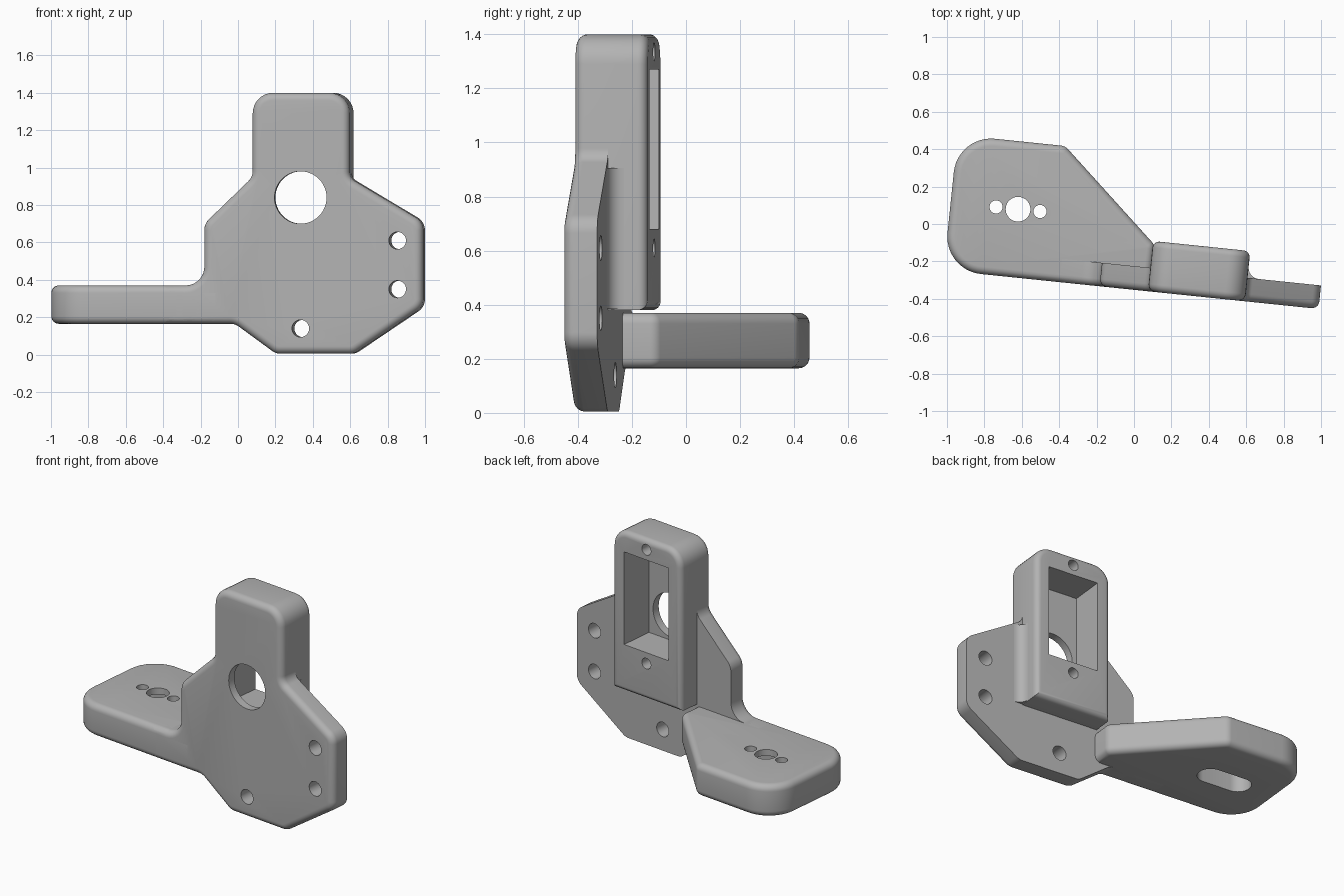
import bpy, bmesh, math
from mathutils import Matrix, Vector

cube = bpy.data.objects.get("Cube")
if cube:
    bpy.data.objects.remove(cube, do_unlink=True)

grey = bpy.data.materials.new("light grey")
grey.use_nodes = True
grey.diffuse_color = (0.45, 0.45, 0.45, 1)
grey.node_tree.nodes["Principled BSDF"].inputs["Base Color"].default_value = grey.diffuse_color

# The whole bracket is turned slightly about the vertical axis
PLACE = Matrix.Translation((0, -0.352, 0)) @ Matrix.Rotation(math.radians(-5.9), 4, 'Z')
THICK, DEPTH, ROUND = 0.126, 0.27, 0.04


def rounded(corners, steps=8):
    """Outline from (a, b, radius) corners, each replaced by an arc."""
    out = []
    for i, (a, b, r) in enumerate(corners):
        p = Vector((a, b))
        d0 = (Vector(corners[i - 1][:2]) - p).normalized()
        d1 = (Vector(corners[(i + 1) % len(corners)][:2]) - p).normalized()
        if r == 0:
            out.append(p)
            continue
        half = d0.angle(d1) / 2
        centre = p + (d0 + d1).normalized() * (r / math.sin(half))
        start = p + d0 * (r / math.tan(half)) - centre
        end = p + d1 * (r / math.tan(half)) - centre
        sweep = start.angle_signed(end)
        for k in range(steps + 1):
            t = -sweep * k / steps
            c, s = math.cos(t), math.sin(t)
            out.append(centre + Vector((c * start.x - s * start.y, s * start.x + c * start.y)))
    return out


def circle(a, b, r, n=48):
    return [Vector((a + r * math.cos(math.tau * k / n), b + r * math.sin(math.tau * k / n)))
            for k in range(n)]


def prism(name, outline, lo, hi, axis, round_lo=0, round_hi=0):
    """Extrude an outline along depth ('Y') or height ('Z'), rounding the rims."""
    def spot(p, h):
        return (p.x, h, p.y) if axis == 'Y' else (p.x, p.y, h)
    bm = bmesh.new()
    a = [bm.verts.new(spot(p, lo)) for p in outline]
    b = [bm.verts.new(spot(p, hi)) for p in outline]
    caps = [bm.faces.new(a), bm.faces.new(b)]
    for i in range(len(a)):
        bm.faces.new((a[i - 1], a[i], b[i], b[i - 1]))
    bmesh.ops.recalc_face_normals(bm, faces=bm.faces)
    rims = [(caps[0], round_lo), (caps[1], round_hi)]
    for size in {r for _, r in rims if r}:
        edges = [e for f, r in rims if r == size for e in f.edges]
        bmesh.ops.bevel(bm, geom=edges, offset=size, segments=6, profile=0.5,
                        affect='EDGES', clamp_overlap=False)
    me = bpy.data.meshes.new(name)
    bm.to_mesh(me)
    bm.free()
    me.materials.append(grey)
    ob = bpy.data.objects.new(name, me)
    bpy.context.collection.objects.link(ob)
    ob.matrix_world = PLACE
    return ob


def activate(ob):
    bpy.ops.object.select_all(action='DESELECT')
    ob.select_set(True)
    bpy.context.view_layer.objects.active = ob


def cut(ob, cutters):
    activate(ob)
    for c in cutters:
        m = ob.modifiers.new("cut", 'BOOLEAN')
        m.operation, m.solver, m.object = 'DIFFERENCE', 'EXACT', c
        bpy.ops.object.modifier_apply(modifier=m.name)


# Front plate with neck and a stub running into the arm
plate = prism("front_plate", rounded([
    (-0.40, 0.165, 0), (-0.02, 0.165, 0.08), (0.20, 0.005, 0.08), (0.62, 0.005, 0.08),
    (0.992, 0.255, 0.08), (0.992, 0.71, 0.08), (0.597, 0.945, 0.06), (0.597, 1.4, 0.11),
    (0.075, 1.4, 0.11), (0.075, 0.95, 0.08), (-0.185, 0.70, 0.08), (-0.185, 0.37, 0.1),
    (-0.40, 0.37, 0)]), 0, THICK, 'Y', round_lo=ROUND)

# Raised housing behind the plate
housing = prism("housing", rounded([
    (0.075, 0.38, 0), (0.597, 0.38, 0), (0.597, 1.4, 0.11), (0.075, 1.4, 0.11)]),
    THICK, DEPTH, 'Y', round_hi=0.035)

# Curved fillet joining the housing side to the plate
fillet_r = 0.06
arc = [Vector((0.597 + fillet_r * (1 - math.cos(t)), THICK + fillet_r * (1 - math.sin(t))))
       for t in [math.pi / 2 * k / 8 for k in range(9)]]
fillet = prism("housing_fillet", [Vector((0.597, THICK))] + arc, 0.385, 0.905, 'Z')

# Side arm lying flat, reaching backwards
arm = prism("side_arm", rounded([
    (-1.023, 0, 0.2), (-0.12, 0, 0), (-0.12, 0.05, 0), (0.085, 0.05, 0),
    (0.085, 0.25, 0.05), (-0.445, 0.727, 0.06), (-1.023, 0.727, 0.2)], 12),
    0.165, 0.37, 'Z', ROUND, ROUND)

# Cutters: pocket, bore, screw holes, arm slot
mid = 0.336
pocket = prism("pocket_cutter", rounded([
    (mid - 0.17, 0.68, 0), (mid + 0.17, 0.68, 0), (mid + 0.17, 1.27, 0), (mid - 0.17, 1.27, 0)]),
    0.05, 0.4, 'Y')
bore = prism("bore_cutter", circle(mid, 0.84, 0.14), -0.1, 0.1, 'Y')
plate_holes = [prism("plate_hole_cutter", circle(u, z, 0.046), -0.1, 0.2, 'Y')
               for u, z in ((0.857, 0.61), (0.857, 0.35), (mid, 0.14))]
screw_holes = [prism("screw_hole_cutter", circle(mid, z, 0.034), 0.15, 0.4, 'Y')
               for z in (0.61, 1.335)]
au, aw = -0.661, 0.365
slot = prism("slot_cutter", rounded([
    (au - 0.175, aw - 0.08, 0.079), (au + 0.175, aw - 0.08, 0.079),
    (au + 0.175, aw + 0.08, 0.079), (au - 0.175, aw + 0.08, 0.079)]), 0.1, 0.33, 'Z')
arm_holes = [prism("arm_hole_cutter", circle(au + d, aw, r), 0.3, 0.5, 'Z')
             for d, r in ((-0.118, 0.035), (0, 0.066), (0.118, 0.035))]

cut(plate, [pocket, bore] + plate_holes)
cut(housing, [pocket] + screw_holes)
cut(arm, [slot] + arm_holes)
for c in [pocket, bore, slot] + plate_holes + screw_holes + arm_holes:
    bpy.data.objects.remove(c, do_unlink=True)

for ob in (plate, housing, fillet, arm):
    activate(ob)
    bpy.ops.object.shade_smooth_by_angle(angle=math.radians(30))
